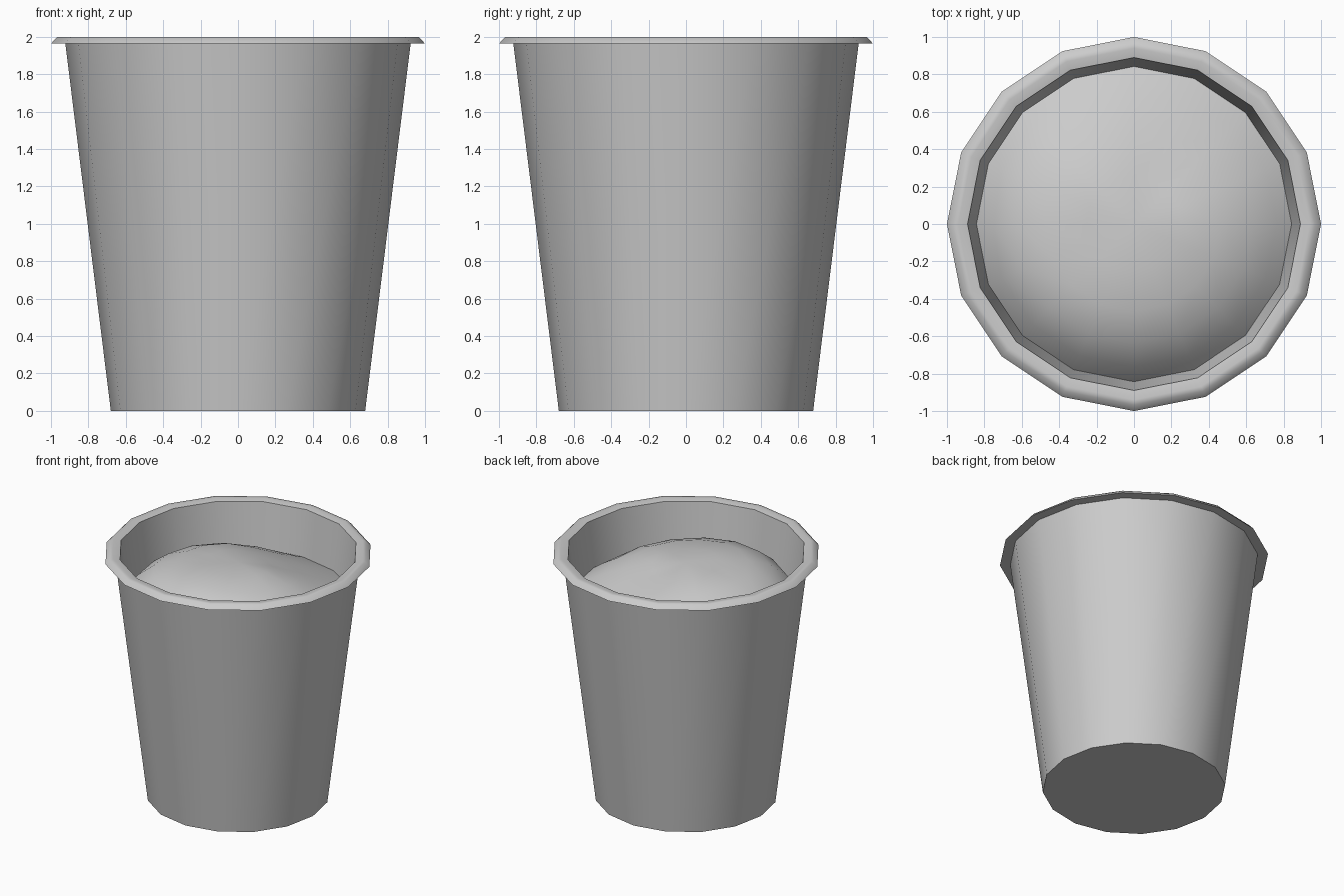
import bpy, bmesh
from math import sin, cos, pi, radians

if "Cube" in bpy.data.objects:
    bpy.data.objects.remove(bpy.data.objects["Cube"])

SIDES = 16


def ring(bm, r, z):
    return [bm.verts.new((r * cos(2 * pi * i / SIDES), r * sin(2 * pi * i / SIDES), z))
            for i in range(SIDES)]


def bridge(bm, a, b):
    for i in range(SIDES):
        j = (i + 1) % SIDES
        bm.faces.new((a[i], a[j], b[j], b[i]))


def finish(bm, name, angle):
    bm.normal_update()
    me = bpy.data.meshes.new(name)
    bm.to_mesh(me)
    bm.free()
    ob = bpy.data.objects.new(name, me)
    bpy.context.collection.objects.link(ob)
    bpy.ops.object.select_all(action='DESELECT')
    ob.select_set(True)
    bpy.context.view_layer.objects.active = ob
    bpy.ops.object.shade_smooth_by_angle(angle=radians(angle))
    return ob


# Pot: outer wall, flared lip, inner wall and floor as one turned profile
profile = [(0.68, 0), (0.923, 1.963), (1.0, 1.963), (0.968, 1.998),
           (0.94, 2.0), (0.89, 1.99), (0.64, 0.06)]
bm = bmesh.new()
rings = [ring(bm, r, z) for r, z in profile]
for a, b in zip(rings, rings[1:]):
    bridge(bm, a, b)
bm.faces.new(rings[0][::-1])
bm.faces.new(rings[-1])
finish(bm, "pot", 50)


# Soil: uneven mound, fuller towards the front left, falling to the wall
def soil_height(f, a):
    power = 3 + 1.7 * cos(a - radians(245))
    lumps = 0.018 * sin(3 * a + 1) * f * (1.2 - f)
    return 1.62 + 0.28 * (1 - f ** power) + lumps


bm = bmesh.new()
rings = []
for f in (1.0, 0.9, 0.75, 0.55, 0.3):
    vs = ring(bm, 0.848 * f, 0)
    for i, v in enumerate(vs):
        v.co.z = soil_height(f, 2 * pi * i / SIDES)
    rings.append(vs)
for a, b in zip(rings, rings[1:]):
    bridge(bm, a, b)
top = bm.verts.new((0, 0, soil_height(0, 0)))
for i in range(SIDES):
    bm.faces.new((rings[-1][i], rings[-1][(i + 1) % SIDES], top))
finish(bm, "soil", 60)
